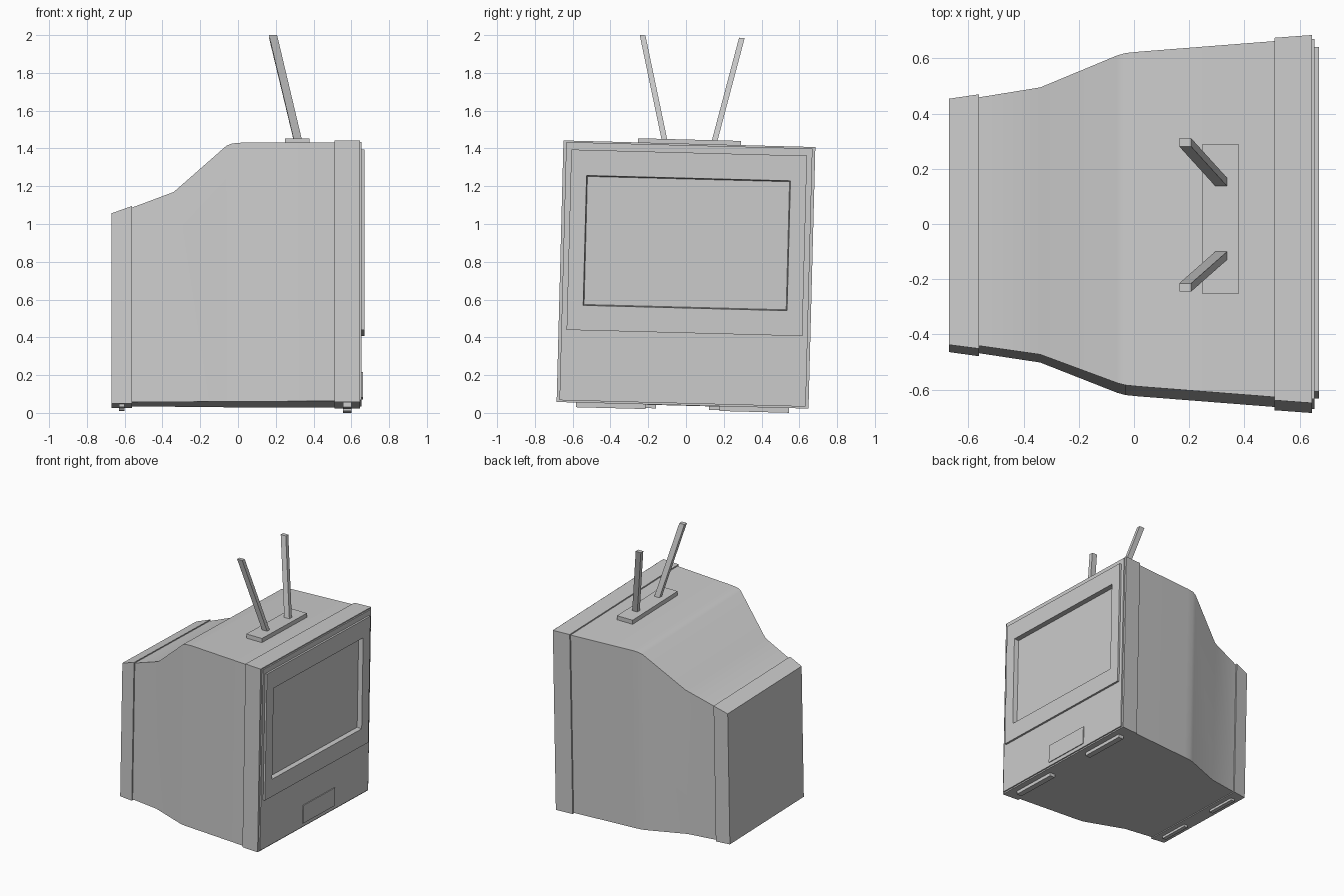
import bpy, bmesh, math
from mathutils import Matrix, Vector

if "Cube" in bpy.data.objects:
    bpy.data.objects.remove(bpy.data.objects["Cube"])

# the whole set leans slightly sideways about its middle
PIVOT = Vector((0, 0, 0.735))
LEAN = (Matrix.Translation(PIVOT) @ Matrix.Rotation(math.radians(-1.5), 4, 'X')
        @ Matrix.Translation(-PIVOT))


def make(name, bm):
    bmesh.ops.recalc_face_normals(bm, faces=bm.faces)
    bm.transform(LEAN)
    me = bpy.data.meshes.new(name)
    bm.to_mesh(me)
    bm.free()
    ob = bpy.data.objects.new(name, me)
    bpy.context.collection.objects.link(ob)
    return ob


def loft(name, stations):
    """Skin rectangular rings along x; station = (x, half width, z low, z high)."""
    bm = bmesh.new()
    rings = [[bm.verts.new((x, y, z)) for y, z in
              ((-h, lo), (h, lo), (h, hi), (-h, hi))] for x, h, lo, hi in stations]
    for a, b in zip(rings, rings[1:]):
        for i in range(4):
            j = (i + 1) % 4
            bm.faces.new((a[i], a[j], b[j], b[i]))
    bm.faces.new(rings[0])
    bm.faces.new(rings[-1])
    return make(name, bm)


def box(name, x, y, z, shear=(0, 0)):
    """Box from ranges; shear moves the top end sideways in x and y."""
    bm = bmesh.new()
    bmesh.ops.create_cube(bm, size=1)
    for v in bm.verts:
        t = v.co + Vector((0.5, 0.5, 0.5))
        v.co = [r[0] + (r[1] - r[0]) * k for r, k in zip((x, y, z), t)]
        if t.z > 0.5:
            v.co.x += shear[0]
            v.co.y += shear[1]
    return make(name, bm)


# tube housing with stepped taper towards the back
body = loft("housing", [
    (-0.57, 0.449, 0.045, 1.072), (-0.34, 0.484, 0.045, 1.157),
    (-0.06, 0.594, 0.045, 1.400), (-0.03, 0.602, 0.045, 1.411),
    (0.02, 0.607, 0.045, 1.415), (0.52, 0.646, 0.045, 1.416)])
bpy.context.view_layer.objects.active = body
body.select_set(True)
bpy.ops.object.shade_smooth_by_angle(angle=math.radians(35))

# back cover
loft("back_cover", [(-0.67, 0.446, 0.038, 1.045), (-0.562, 0.461, 0.038, 1.083)])

# front bezel, stepped face plate, screen surround and recessed screen
loft("front_bezel", [
    (0.51, 0.657, 0.04, 1.425), (0.645, 0.667, 0.04, 1.425),
    (0.645, 0.652, 0.05, 1.417), (0.655, 0.652, 0.05, 1.417),
    (0.655, 0.624, 0.423, 1.378), (0.67, 0.624, 0.423, 1.378),
    (0.67, 0.540, 0.555, 1.243), (0.635, 0.535, 0.560, 1.238)])

# control door under the screen
box("control_door", (0.65, 0.661), (-0.14, 0.24), (0.077, 0.213))

# feet, mirrored left and right
for side, s in (("left", -1), ("right", 1)):
    box(f"front_foot_{side}", (0.557, 0.60), sorted((s * 0.195, s * 0.565)), (0.015, 0.045))
    box(f"back_foot_{side}", (-0.63, -0.60), sorted((s * 0.14, s * 0.38)), (0.02, 0.045))

# aerial base and two slanted rods
box("aerial_base", (0.248, 0.379), (-0.272, 0.272), (1.41, 1.447))
for side, s in (("left", -1), ("right", 1)):
    c = s * 0.132
    box(f"aerial_rod_{side}", (0.296, 0.339), (c - 0.015, c + 0.015),
        (1.44, 1.993), (-0.132, s * 0.131))
